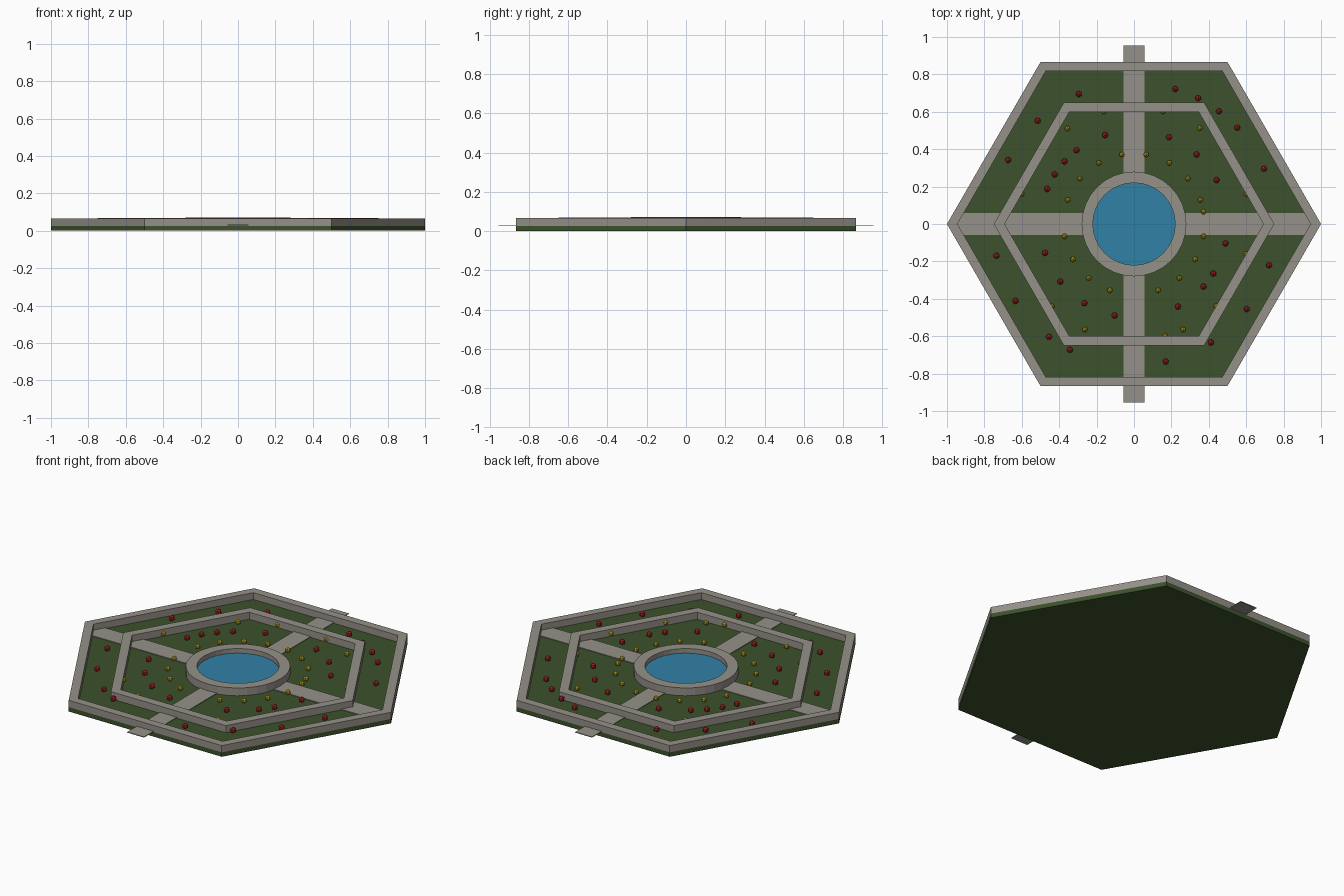
import bpy, bmesh, math

if "Cube" in bpy.data.objects:
    bpy.data.objects.remove(bpy.data.objects["Cube"])


def material(name, rgb):
    m = bpy.data.materials.new(name)
    m.diffuse_color = (*rgb, 1)
    m.use_nodes = True
    m.node_tree.nodes["Principled BSDF"].inputs["Base Color"].default_value = m.diffuse_color
    return m


GRASS = material("grass", (0.045, 0.085, 0.025))
STONE = material("stone", (0.30, 0.28, 0.25))
WATER = material("water", (0.03, 0.22, 0.38))
RED = material("red_petals", (0.42, 0.015, 0.02))
YELLOW = material("yellow_petals", (0.50, 0.36, 0.015))


def finish(name, bm, mat):
    bmesh.ops.recalc_face_normals(bm, faces=bm.faces[:])
    mesh = bpy.data.meshes.new(name)
    bm.to_mesh(mesh)
    bm.free()
    mesh.materials.append(mat)
    ob = bpy.data.objects.new(name, mesh)
    bpy.context.collection.objects.link(ob)
    return ob


def circle(bm, sides, r, z):
    return [bm.verts.new((r * math.cos(math.tau * i / sides),
                          r * math.sin(math.tau * i / sides), z)) for i in range(sides)]


def slab(name, sides, r, z0, z1, mat):
    bm = bmesh.new()
    lo, hi = circle(bm, sides, r, z0), circle(bm, sides, r, z1)
    bm.faces.new(lo[::-1])
    bm.faces.new(hi)
    for i in range(sides):
        j = (i + 1) % sides
        bm.faces.new((lo[i], lo[j], hi[j], hi[i]))
    return finish(name, bm, mat)


def ring(name, sides, r_out, r_in, z0, z1, mat):
    bm = bmesh.new()
    loops = [circle(bm, sides, r, z) for r, z in
             ((r_out, z0), (r_out, z1), (r_in, z1), (r_in, z0))]
    for a, b in zip(loops, loops[1:] + loops[:1]):
        for i in range(sides):
            j = (i + 1) % sides
            bm.faces.new((a[i], a[j], b[j], b[i]))
    return finish(name, bm, mat)


def box(name, size, z, mat):
    bm = bmesh.new()
    bmesh.ops.create_cube(bm, size=1)
    bmesh.ops.scale(bm, vec=size, verts=bm.verts)
    bmesh.ops.translate(bm, vec=(0, 0, z), verts=bm.verts)
    return finish(name, bm, mat)


def flowers(name, radius, angles, size, mat):
    bm = bmesh.new()
    for a in angles:
        t = math.radians(a)
        made = bmesh.ops.create_icosphere(bm, subdivisions=1, radius=size)
        bmesh.ops.translate(bm, verts=made["verts"],
                            vec=(radius * math.cos(t), radius * math.sin(t), 0.026 + size))
    return finish(name, bm, mat)


# lawn and hexagonal walls
slab("lawn", 6, 1.0, 0.0, 0.026, GRASS)
ring("outer_wall", 6, 1.0, 0.944, 0.026, 0.066, STONE)
ring("inner_wall", 6, 0.75, 0.692, 0.026, 0.068, STONE)

# crossing paths
box("long_path", (0.11, 1.91, 0.004), 0.030, STONE)
box("cross_path", (1.91, 0.12, 0.004), 0.029, STONE)

# pond
ring("pond_rim", 32, 0.28, 0.22, 0.026, 0.072, STONE)
slab("pond_water", 32, 0.22, 0.026, 0.045, WATER)

# flower rings, interrupted by the paths
flowers("outer_red_flowers", 0.755, (23, 43, 53, 63, 73, 113, 133, 153, 193, 213, 233, 243,
                                     283, 303, 323, 343), 0.018, RED)
flowers("inner_red_flowers", 0.50, (28, 48, 68, 108, 128, 138, 148, 158, 198, 218, 238, 258,
                                    298, 318, 328, 348), 0.018, RED)
flowers("outer_yellow_flowers", 0.622, (15, 55.5, 75.5, 105, 125, 165, 225, 245, 285.5, 295,
                                        315, 345), 0.016, YELLOW)
flowers("inner_yellow_flowers", 0.377, (10, 20, 40, 60, 80, 100, 120, 140, 160, 190, 210, 230,
                                        250, 290, 310, 330, 350), 0.016, YELLOW)
